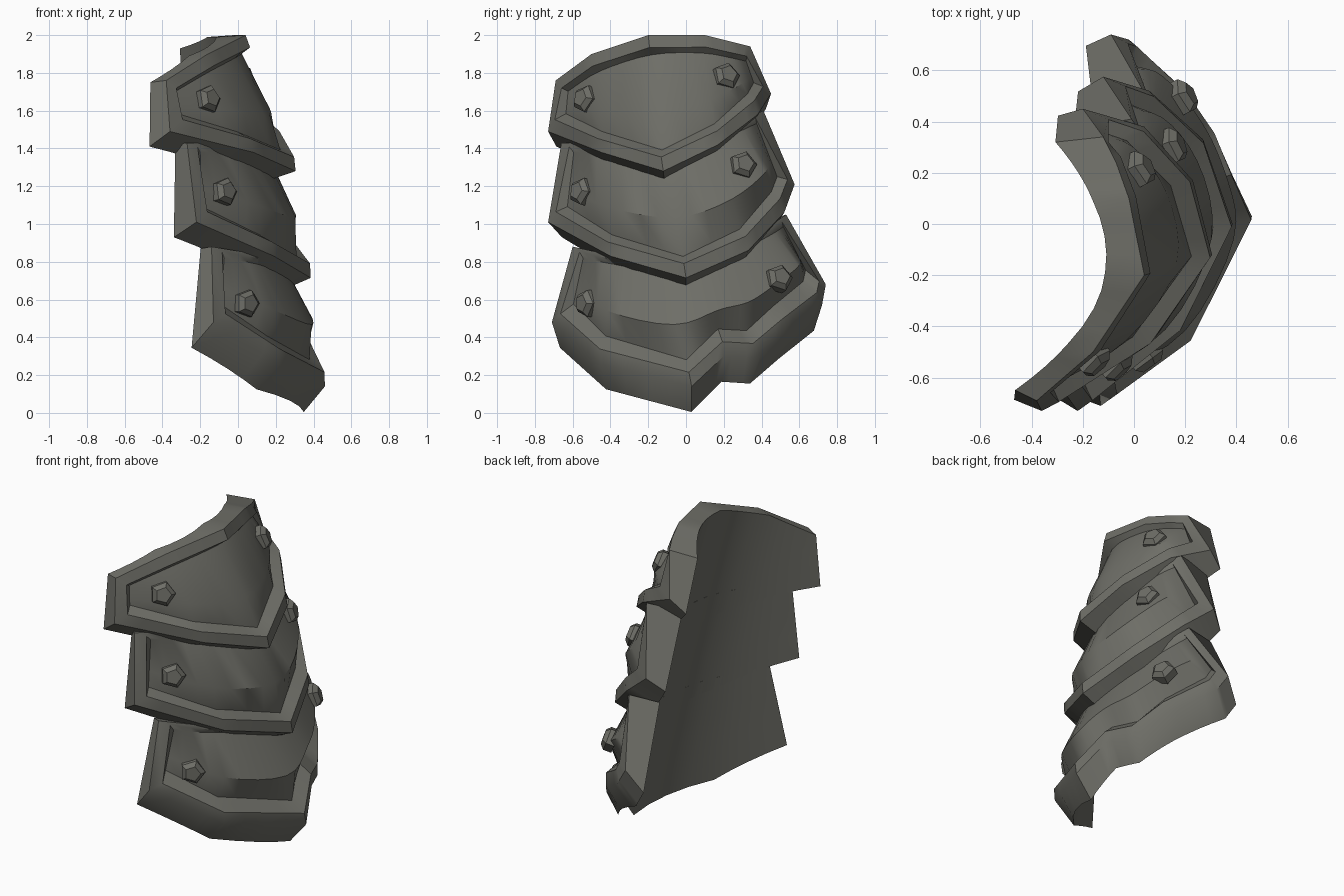
import bpy, bmesh, math
from mathutils import Vector

if "Cube" in bpy.data.objects:
    bpy.data.objects.remove(bpy.data.objects["Cube"])

metal = bpy.data.materials.new("dark_grey_metal")
metal.diffuse_color = (0.155, 0.155, 0.135, 1)
metal.use_nodes = True
metal.node_tree.nodes["Principled BSDF"].inputs["Base Color"].default_value = metal.diffuse_color
STEPS = 4  # columns per outline segment


def liner(y, z):
    """Point on the smooth curved inner face."""
    dy = y - (0.05 - 0.09 * z)
    k = (1.02 + 0.22 * z) * (0.75 if dy > 0 else 1.0)
    return Vector((0.35 - 0.23 * z - k * dy * dy, y, z))


def outward(p):
    return Vector((1, 1.2 * p.y, 0)).normalized()


def finish(bm, name, angle):
    bmesh.ops.recalc_face_normals(bm, faces=bm.faces)
    mesh = bpy.data.meshes.new(name)
    bm.to_mesh(mesh)
    bm.free()
    ob = bpy.data.objects.new(name, mesh)
    bpy.context.collection.objects.link(ob)
    mesh.materials.append(metal)
    bpy.ops.object.select_all(action='DESELECT')
    ob.select_set(True)
    bpy.context.view_layer.objects.active = ob
    bpy.ops.object.shade_smooth_by_angle(angle=math.radians(angle))
    return ob


def resample(row):
    out = [a.lerp(b, i / STEPS) for a, b in zip(row, row[1:]) for i in range(STEPS)]
    return out + [row[-1].copy()]


def soften(row, rounds=4):
    """Round the corners of a row, keeping its ends."""
    for _ in range(rounds):
        row = [row[0]] + [(a + b * 2 + c) / 4 for a, b, c in zip(row, row[1:], row[2:])] + [row[-1]]
    return row


def inset(top, bot, d_top, d_side, d_bot, depth_top, depth_bot):
    """Shrink the two edge rows and sink them toward the inside."""
    def slide(a, b, dist):
        return a.lerp(b, min(0.45, dist / (b - a).length))
    rows = ([slide(a, b, d_top) for a, b in zip(top, bot)],
            [slide(b, a, d_bot) for a, b in zip(top, bot)])
    for row, depth in zip(rows, (depth_top, depth_bot)):
        row[0], row[-1] = slide(row[0], row[1], d_side), slide(row[-1], row[-2], d_side)
        row[:] = [p - outward(p) * depth for p in row]
    return rows


def plate(name, top, bot, drop, bulge, shrink=0.94, top_rim=0.07, sink_top=0.035, wide=0.12):
    """Curved plate: raised rim, sunken creased panel, thick lip, inner face."""
    top = [Vector(p) for p in top]
    bot = [Vector(p) for p in bot]
    bm = bmesh.new()
    new = lambda row: [bm.verts.new(p) for p in row]
    r1t, r1b = inset(top, bot, top_rim, 0.07, 0.08, 0.0, -0.02)
    pt, pb = inset(top, bot, top_rim + 0.03, 0.10, wide, sink_top, 0.04)
    crease = [a.lerp(b, 0.66) for a, b in zip(pt, pb)]
    crease[1:-1] = [p + outward(p) * bulge for p in crease[1:-1]]
    top, bot, r1t, r1b, pt, pb, crease = map(resample, (top, bot, r1t, r1b, pt, pb, crease))
    # inner face rows follow the shared curve
    edge_t = [Vector((0, p.y * shrink, p.z - 0.01)) for p in top]
    edge_b = [Vector((0, p.y * shrink, p.z - drop)) for p in bot]
    inner = []
    for f in (0, 0.33, 0.67, 1):
        row = [a.lerp(b, f) for a, b in zip(edge_t, edge_b)]
        inner.append(new([liner(p.y, p.z) for p in row]))
    outer = (new(top), new(bot))
    rim = (new(r1t), new(r1b))
    panel = [new(soften(pt, 3)), new(soften(crease)), new(pb)]

    def strip(a, b):
        for i in range(len(a) - 1):
            bm.faces.new((a[i], a[i + 1], b[i + 1], b[i]))

    def skin(rows):
        for a, b in zip(rows, rows[1:]):
            strip(a, b)
    skin(panel)
    skin(inner)
    # rings joining inner face, outer edge, rim and panel
    for a, b in (((inner[0], inner[-1]), outer), (outer, rim), (rim, (panel[0], panel[2]))):
        strip(a[0], b[0])
        strip(a[1], b[1])
        for e in (0, -1):
            bm.faces.new((a[0][e], b[0][e], b[1][e], a[1][e]))
    for e in (0, -1):
        bm.faces.new([r[e] for r in panel])
        bm.faces.new([r[e] for r in inner])
    return finish(bm, name, 35)


def rivet(name, owner, y, z, direction):
    """Chamfered five-sided stud seated on a plate."""
    bpy.context.view_layer.update()
    hit, loc, normal, _ = owner.ray_cast(Vector((3, y, z)), Vector((-1, 0, 0)))
    bm = bmesh.new()
    rings = []
    for r, h in ((0.075, -0.03), (0.075, 0.02), (0.048, 0.045)):
        rings.append([bm.verts.new((r * math.cos(a), r * math.sin(a), h))
                      for a in (i * math.tau / 5 for i in range(5))])
    for a, b in zip(rings, rings[1:]):
        for i in range(5):
            j = (i + 1) % 5
            bm.faces.new((a[i], a[j], b[j], b[i]))
    bm.faces.new(rings[0])
    bm.faces.new(rings[-1])
    ob = finish(bm, name, 20)
    ob.location = loc
    facing = normal + Vector(direction).normalized()
    ob.rotation_euler = facing.to_track_quat('Z', 'Y').to_euler()


# overlapping plates: upper edge row, lower edge row
upper = plate(
    "upper_plate",
    [(-.38, -.69, 1.76), (-.16, -.5, 1.9), (.04, -.2, 2.0), (-.02, .1, 2.0), (-.07, .24, 1.965), (-.12, .34, 1.94)],
    [(-.36, -.73, 1.49), (.08, -.45, 1.38), (.305, -.12, 1.28), (.23, .17, 1.42), (.04, .38, 1.58), (-.2, .45, 1.69)],
    0.08, 0.045)
middle = plate(
    "middle_plate",
    [(-.27, -.66, 1.43), (-.02, -.45, 1.42), (.17, -.1, 1.40), (.13, .15, 1.48), (.07, .3, 1.55), (-.01, .41, 1.6)],
    [(-.22, -.73, 1.01), (.19, -.4, .83), (.385, 0, .715), (.27, .33, .86), (.06, .52, 1.06), (-.12, .575, 1.21)],
    0.08, 0.08, 0.90, 0.02, 0.015)
lower = plate(
    "lower_plate",
    [(-.14, -.6, .88), (.10, -.42, .84), (.27, -.1, .79), (.25, .12, .82), (.2, .26, .89),
     (.14, .37, .95), (.09, .46, 1.0), (.03, .53, 1.05)],
    [(-.13, -.71, .48), (.22, -.45, .26), (.46, .03, .14), (.38, .2, .3), (.31, .36, .29),
     (.2, .52, .42), (-.02, .72, .57), (-.09, .74, .68)],
    0.135, 0.085, 0.94, 0.02, 0.015, 0.15)

# a pair of studs on each plate: front, then rear
for label, owner, front, rear in (("upper", upper, (-.53, 1.66), (.21, 1.78)),
                                  ("middle", middle, (-.55, 1.17), (.30, 1.31)),
                                  ("lower", lower, (-.52, .58), (.49, .71))):
    rivet(label + "_front_rivet", owner, *front, (.8, -.62, .15))
    rivet(label + "_rear_rivet", owner, *rear, (.85, .5, .2))
